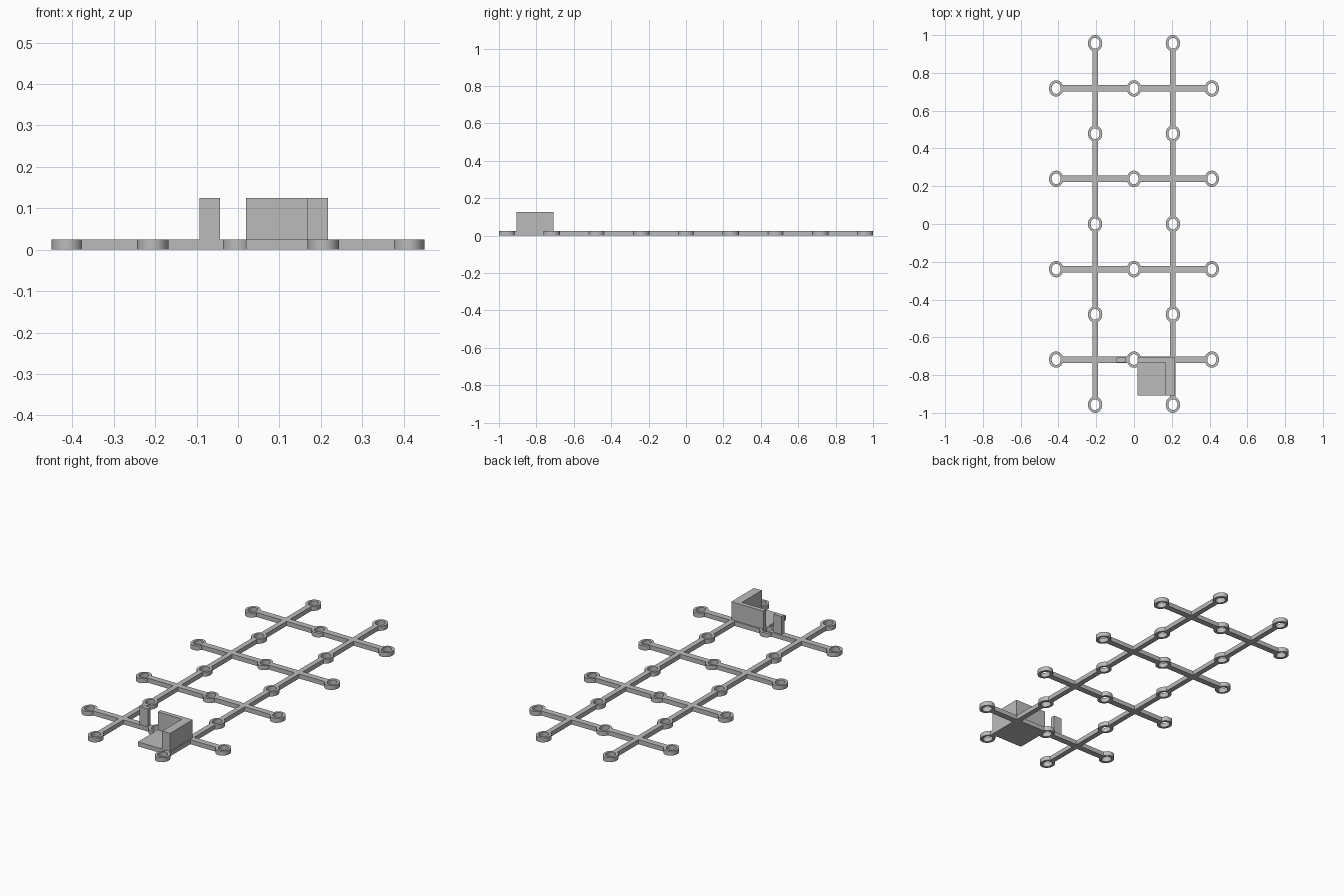
import bpy, bmesh, math

if "Cube" in bpy.data.objects:
    bpy.data.objects.remove(bpy.data.objects["Cube"])

H = 0.025            # thickness of the flat frame
RX, RY = 0.038, 0.0432   # outer radii of the eyelets
HX, HY = 0.024, 0.0285   # hole radii
STEP_X, STEP_Y = 0.206, 0.2392

grey = bpy.data.materials.new("mid grey")
grey.diffuse_color = (0.5, 0.5, 0.5, 1)
grey.use_nodes = True
grey.node_tree.nodes["Principled BSDF"].inputs["Base Color"].default_value = grey.diffuse_color


def finish(bm, name):
    bmesh.ops.recalc_face_normals(bm, faces=bm.faces)
    me = bpy.data.meshes.new(name)
    bm.to_mesh(me)
    bm.free()
    me.materials.append(grey)
    ob = bpy.data.objects.new(name, me)
    bpy.context.collection.objects.link(ob)
    return ob


def box(name, x0, x1, y0, y1, z0, z1):
    bm = bmesh.new()
    bmesh.ops.create_cube(bm, size=1)
    for v in bm.verts:
        v.co.x = x0 if v.co.x < 0 else x1
        v.co.y = y0 if v.co.y < 0 else y1
        v.co.z = z0 if v.co.z < 0 else z1
    return finish(bm, name)


def eyelet(name, x, y, n=36):
    bm = bmesh.new()
    loops = []
    for rx, ry, z in ((RX, RY, 0), (RX, RY, H), (HX, HY, H), (HX, HY, 0)):
        loops.append([bm.verts.new((x + rx * math.cos(2 * math.pi * i / n),
                                    y + ry * math.sin(2 * math.pi * i / n), z))
                      for i in range(n)])
    for k in range(4):
        a, b = loops[k], loops[(k + 1) % 4]
        for i in range(n):
            j = (i + 1) % n
            bm.faces.new((a[i], a[j], b[j], b[i]))
    ob = finish(bm, name)
    bpy.ops.object.select_all(action='DESELECT')
    ob.select_set(True)
    bpy.context.view_layer.objects.active = ob
    bpy.ops.object.shade_smooth_by_angle(angle=math.radians(35))


# cross bars: eyelets at both ends and in the middle
for r in (-3, -1, 1, 3):
    y = r * STEP_Y
    for c in (-2, 0, 2):
        eyelet("cross_bar_eyelet", c * STEP_X, y)
    for c in (-2, 0):
        box("cross_bar", c * STEP_X + 0.031, (c + 2) * STEP_X - 0.031,
            y - 0.017, y + 0.017, 0, H)

# long rails: five eyelets each
for x in (-STEP_X, STEP_X):
    for r in (-4, -2, 0, 2, 4):
        eyelet("rail_eyelet", x, r * STEP_Y)
    for r in (-4, -2, 0, 2):
        box("rail", x - 0.0145, x + 0.0145,
            r * STEP_Y + 0.036, (r + 2) * STEP_Y - 0.036, 0, H)

# corner tray: floor, back wall, thick side wall
box("tray_floor", 0.019, 0.217, -0.907, -0.708, 0, H)
box("tray_back_wall", 0.019, 0.217, -0.732, -0.708, H, 0.125)
box("tray_side_wall", 0.168, 0.217, -0.907, -0.708, H, 0.125)

# separate upright post on the same cross bar
box("post", -0.093, -0.043, -0.732, -0.708, 0.01, 0.125)
